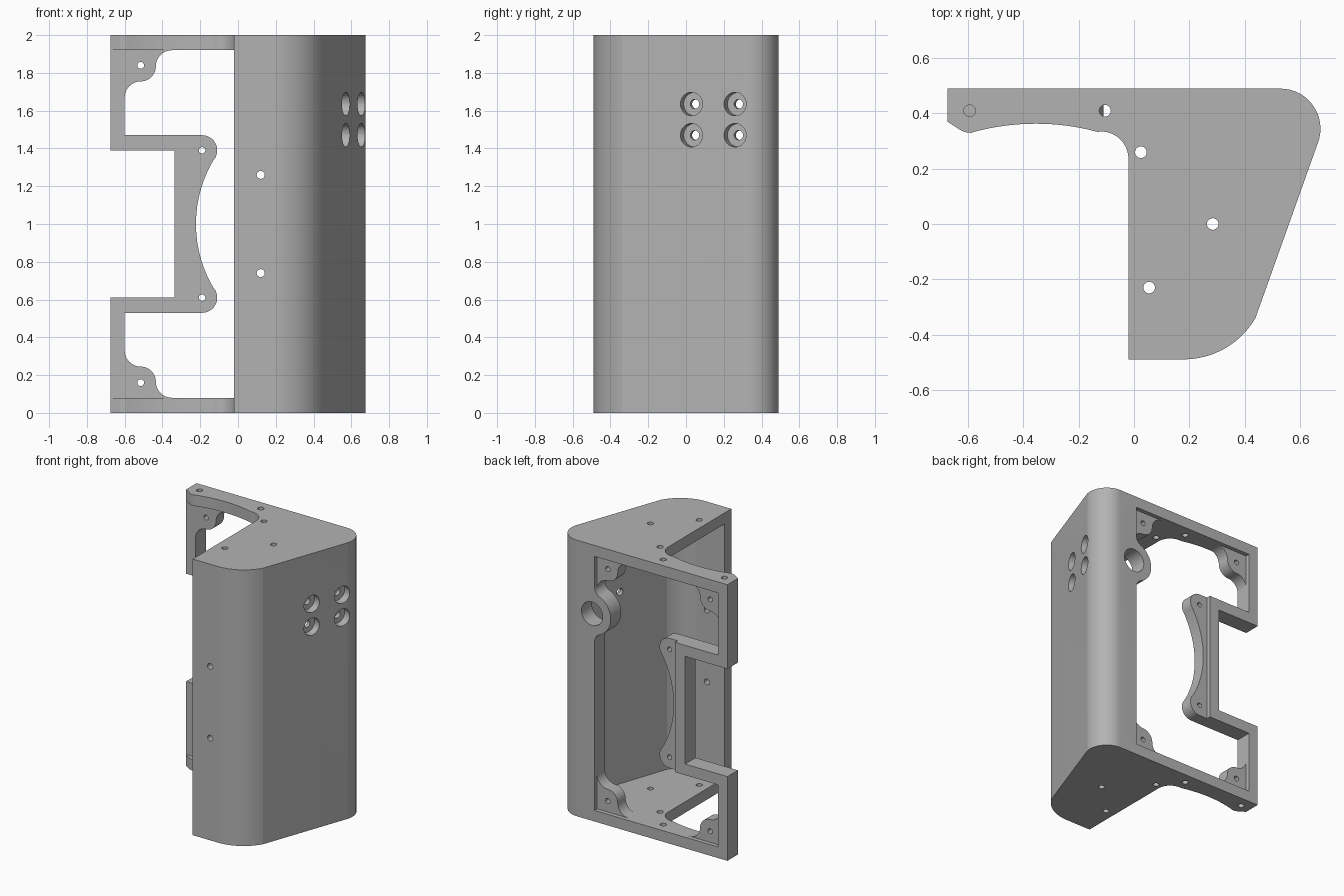
import bpy, bmesh
from math import radians, sin, cos, asin
from mathutils import Vector, Matrix

cube = bpy.data.objects.get("Cube")
if cube:
    bpy.data.objects.remove(cube, do_unlink=True)

grey = bpy.data.materials.new("plain grey")
grey.use_nodes = True
grey.diffuse_color = (0.45, 0.45, 0.45, 1)
grey.node_tree.nodes["Principled BSDF"].inputs["Base Color"].default_value = grey.diffuse_color

T = 0.08                    # wall thickness
FRONT, BACK = 0.37, 0.49    # depth of the rear frame
RECESS = 0.46               # rear face of the mounting ears
MID_X = -0.105              # centre of the rear opening


def arc(cx, cy, r, a0, a1, n=16):
    """Points of a circular arc, angles in degrees."""
    angles = [radians(a0 + (a1 - a0) * i / n) for i in range(n + 1)]
    return [(cx + r * cos(a), cy + r * sin(a)) for a in angles]


def prism(name, pts, lo, hi, axis="Z"):
    """Extrude a 2D outline along z, or along y when it lies in the xz plane."""
    place = (lambda p, h: (p[0], p[1], h)) if axis == "Z" else (lambda p, h: (p[0], h, p[1]))
    bm = bmesh.new()
    face = bm.faces.new([bm.verts.new(place(p, lo)) for p in pts])
    new = bmesh.ops.extrude_face_region(bm, geom=[face])["geom"]
    shift = Vector(place((0, 0), hi - lo))
    bmesh.ops.translate(bm, vec=shift, verts=[v for v in new if isinstance(v, bmesh.types.BMVert)])
    bmesh.ops.recalc_face_normals(bm, faces=bm.faces)
    mesh = bpy.data.meshes.new(name)
    bm.to_mesh(mesh)
    bm.free()
    mesh.materials.append(grey)
    ob = bpy.data.objects.new(name, mesh)
    bpy.context.collection.objects.link(ob)
    return ob


def drill(ob, holes):
    """Cut cylinders given as (centre, direction, radius, length)."""
    for centre, direction, r, length in holes:
        bm = bmesh.new()
        turn = Vector(direction).to_track_quat("Z", "Y").to_matrix().to_4x4()
        bmesh.ops.create_cone(bm, cap_ends=True, segments=32, radius1=r, radius2=r,
                              depth=length, matrix=Matrix.Translation(centre) @ turn)
        mesh = bpy.data.meshes.new("drill")
        bm.to_mesh(mesh)
        bm.free()
        cutter = bpy.data.objects.new("drill", mesh)
        bpy.context.collection.objects.link(cutter)
        cutter.hide_render = True
        mod = ob.modifiers.new("hole", "BOOLEAN")
        mod.operation, mod.solver, mod.object = "DIFFERENCE", "EXACT", cutter
        bpy.context.view_layer.objects.active = ob
        bpy.ops.object.modifier_apply(modifier=mod.name)
        bpy.data.objects.remove(cutter, do_unlink=True)


parts = []

# Outer outline shared by the plates and the shell
outer = ([(-0.02, -0.49)] + arc(0.18, -0.19, 0.3, -90, -30)
         + arc(0.53, 0.345, 0.145, -19, 90))

# Top and bottom plates with the scalloped arm
plate = (outer + [(-0.675, BACK), (-0.675, FRONT), (-0.625, 0.338), (-0.605, 0.331), (-0.59, 0.33)]
         + arc(-0.355, -0.497, 0.86, 105, 75) + arc(-0.12, 0.235, 0.1, 85, 0))
plate_holes = [(-0.595, 0.41), (-0.105, 0.41), (0.025, 0.26), (0.285, 0.0), (0.055, -0.23)]
for name, z in (("bottom_plate", 0), ("top_plate", 2 - T)):
    ob = prism(name, plate, z, z + T)
    drill(ob, [((x, y, z + T / 2), (0, 0, 1), 0.021, 0.2) for x, y in plate_holes])
    parts.append(ob)

# Curved shell: front wall, slanted side and rear corner post
inner = [(0.39, BACK), (0.39, FRONT), (0.599, FRONT)] + arc(0.18, -0.19, 0.3 - T, -32, -90) + [(-0.02, -0.41)]
shell = prism("shell", outer + inner, T, 2 - T)
normal = Vector((0.946, -0.325, 0))
holes = [((0.12, -0.45, z), (0, 1, 0), 0.021, 0.2) for z in (0.74, 1.26)]
for y in (0.03, 0.262):
    for z in (1.47, 1.635):
        spot = Vector((0.44 + (y + 0.34) * 0.343, y, z))
        holes += [(spot, normal, 0.062, 0.1), (spot, normal, 0.025, 0.3)]
port = [((0.41, 0.43, 1.5), (0, 1, 0), 0.085, 0.2)]
drill(shell, holes + port)
parts.append(shell)

# Cable port boss blended into the corner post
tilt = radians(0) + asin(0.2 / 0.22) * 180 / 3.14159265
boss = prism("port_boss", arc(0.32, 1.3, 0.07, 0, tilt) + arc(0.41, 1.5, 0.15, 180 + tilt, 180 - tilt, 24)
             + arc(0.32, 1.7, 0.07, -tilt, 0), FRONT, BACK, "Y")
drill(boss, port)
parts.append(boss)

# Stepped rail on the open side, mirrored about mid height
half = [(-0.335, 0.61), (-0.675, 0.61), (-0.675, T), (-0.6, T), (-0.6, 0.53), (-0.255, 0.53)]
rail = prism("side_rail", half + [(x, 2 - z) for x, z in reversed(half)], FRONT, BACK, "Y")
parts.append(rail)

# Corner mounting ears
ear = ([(-0.6, 2 - T)] + arc(-0.515, 1.67, 0.085, 180, 90, 10)
       + arc(-0.515, 1.835, 0.08, -90, 0, 10) + arc(-0.35, 1.835, 0.085, 180, 90, 10))
for side, sx in (("right", 1), ("left", -1)):
    for level, sz in (("upper", 1), ("lower", -1)):
        flip = lambda p: (MID_X + sx * (p[0] - MID_X), 1 + sz * (p[1] - 1))
        ob = prism(f"{level}_{side}_ear", [flip(p) for p in ear], FRONT, RECESS, "Y")
        hx, hz = flip((-0.515, 1.84))
        drill(ob, [((hx, 0.42, hz), (0, 1, 0), 0.018, 0.3)])
        parts.append(ob)

# Concave mounting tab beside the rail
swing = 180 - 32
tab = prism("mounting_tab", [(-0.255, 1.47)] + arc(-0.19, 1.39, 0.08, 90, -30)
            + arc(0.44, 1.0, 0.6625, swing, 360 - swing, 24)[0:]
            + arc(-0.19, 0.61, 0.08, 30, -90) + [(-0.255, 0.53)], FRONT, RECESS, "Y")
drill(tab, [((-0.19, 0.42, z), (0, 1, 0), 0.017, 0.3) for z in (0.61, 1.39)])
parts.append(tab)

# Smooth curved walls, keep edges sharp
bpy.ops.object.select_all(action="DESELECT")
for ob in parts:
    ob.select_set(True)
bpy.context.view_layer.objects.active = parts[0]
bpy.ops.object.shade_smooth_by_angle(angle=radians(8))
